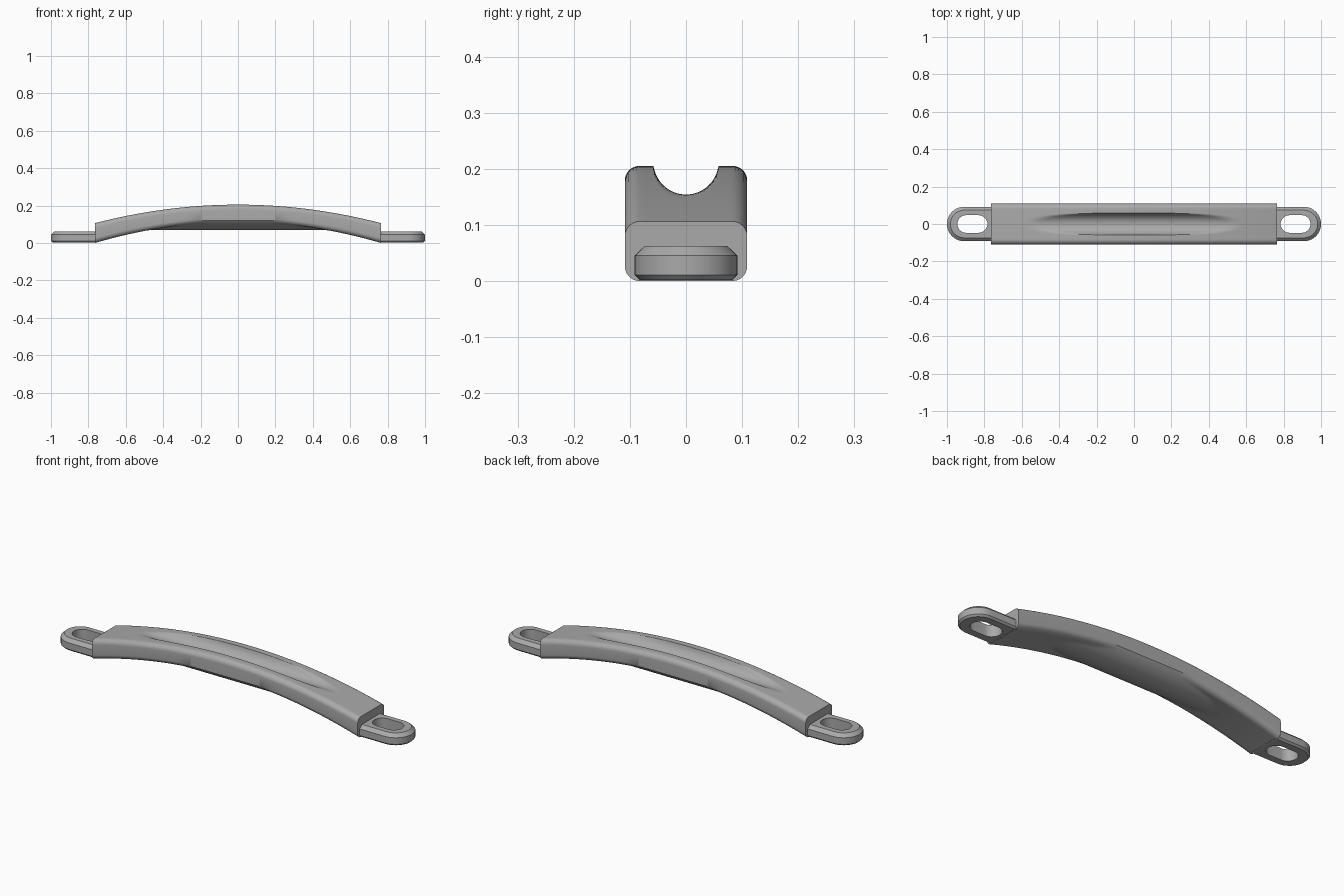
import bpy, bmesh, math

cube = bpy.data.objects.get("Cube")
if cube:
    bpy.data.objects.remove(cube, do_unlink=True)

grey = bpy.data.materials.new("handle_grey")
grey.use_nodes = True
colour = (0.4, 0.4, 0.4, 1)
grey.diffuse_color = colour
grey.node_tree.nodes["Principled BSDF"].inputs["Base Color"].default_value = colour

HALF, WIDE, CORNER = 0.765, 0.109, 0.026   # grip half length, half width, edge radius
AXIS, GROOVE, BULGE = 0.212, 0.058, 0.142  # thumb groove and belly share one axis


def loft(name, rings, closed, angle):
    """Skin equal-length rings; join last to first, or cap both ends."""
    bm = bmesh.new()
    loops = [[bm.verts.new(p) for p in ring] for ring in rings]
    count = len(loops[0])
    pairs = list(zip(loops, loops[1:]))
    if closed:
        pairs.append((loops[-1], loops[0]))
    else:
        bm.faces.new(loops[0])
        bm.faces.new(loops[-1])
    for a, b in pairs:
        for i in range(count):
            j = (i + 1) % count
            bm.faces.new((a[i], a[j], b[j], b[i]))
    bmesh.ops.recalc_face_normals(bm, faces=bm.faces)
    mesh = bpy.data.meshes.new(name)
    bm.to_mesh(mesh)
    bm.free()
    mesh.materials.append(grey)
    obj = bpy.data.objects.new(name, mesh)
    bpy.context.collection.objects.link(obj)
    bpy.ops.object.select_all(action='DESELECT')
    obj.select_set(True)
    bpy.context.view_layer.objects.active = obj
    bpy.ops.object.shade_smooth_by_angle(angle=math.radians(angle))
    return obj


def smooth_min(a, b, k):
    h = max(k - abs(a - b), 0) / k
    return min(a, b) - h * h * k / 4


def edge_drop(y):
    """How far the rounded long edge falls away at this y."""
    d = max(abs(y) - (WIDE - CORNER), 0)
    return CORNER - math.sqrt(max(CORNER ** 2 - d * d, 0))


def circle_low(y, r):
    return AXIS - math.sqrt(max(r * r - y * y, 0))


def grip_section(x):
    fall = (x / HALF) ** 2
    top, bottom = 0.205 - 0.099 * fall, 0.112 * (1 - fall)
    upper, lower = [], []
    for y in ys:
        z = top - edge_drop(y)
        if abs(y) < GROOVE:
            z = smooth_min(z, circle_low(y, GROOVE), 0.008)
        upper.append((x, y, z))
        z = smooth_min(bottom + edge_drop(y), circle_low(y, BULGE), 0.004)
        lower.append((x, y, z))
    return upper + lower[::-1]


# Arched grip: samples crowd toward the groove walls and the rounded edges
half_ys = [GROOVE * math.sin(math.pi / 2 * i / 14) for i in range(15)]
half_ys += [GROOVE + 0.006, 0.074]
half_ys += [WIDE - CORNER + CORNER * math.sin(math.pi / 2 * i / 7) for i in range(8)]
ys = [-y for y in half_ys[:0:-1]] + half_ys
STEPS = 120
loft("arched_grip",
     [grip_section(HALF * (2 * i / STEPS - 1)) for i in range(STEPS + 1)], False, 40)


# Slotted end loops: chamfered rounded tab with a straight-walled slot
def arc(cx, r, start, z):
    return [(cx + r * math.cos(start + math.pi * i / 20),
             r * math.sin(start + math.pi * i / 20), z) for i in range(21)]


def outer(inset, z):
    r = 0.092 - inset
    root = [(0.755, r * (1 - i / 10), z) for i in range(21)]
    return arc(0.908, r, -math.pi / 2, z) + root


def slot(z):
    return arc(0.897, 0.047, -math.pi / 2, z) + arc(0.831, 0.047, math.pi / 2, z)


low, high = 0.002, 0.062
loops = loft("end_loops", [slot(low), outer(0.009, low), outer(0, 0.011),
                           outer(0, 0.045), outer(0.018, high), slot(high)], True, 25)
mirror = loops.modifiers.new("other_end", 'MIRROR')
mirror.use_axis = (True, False, False)
